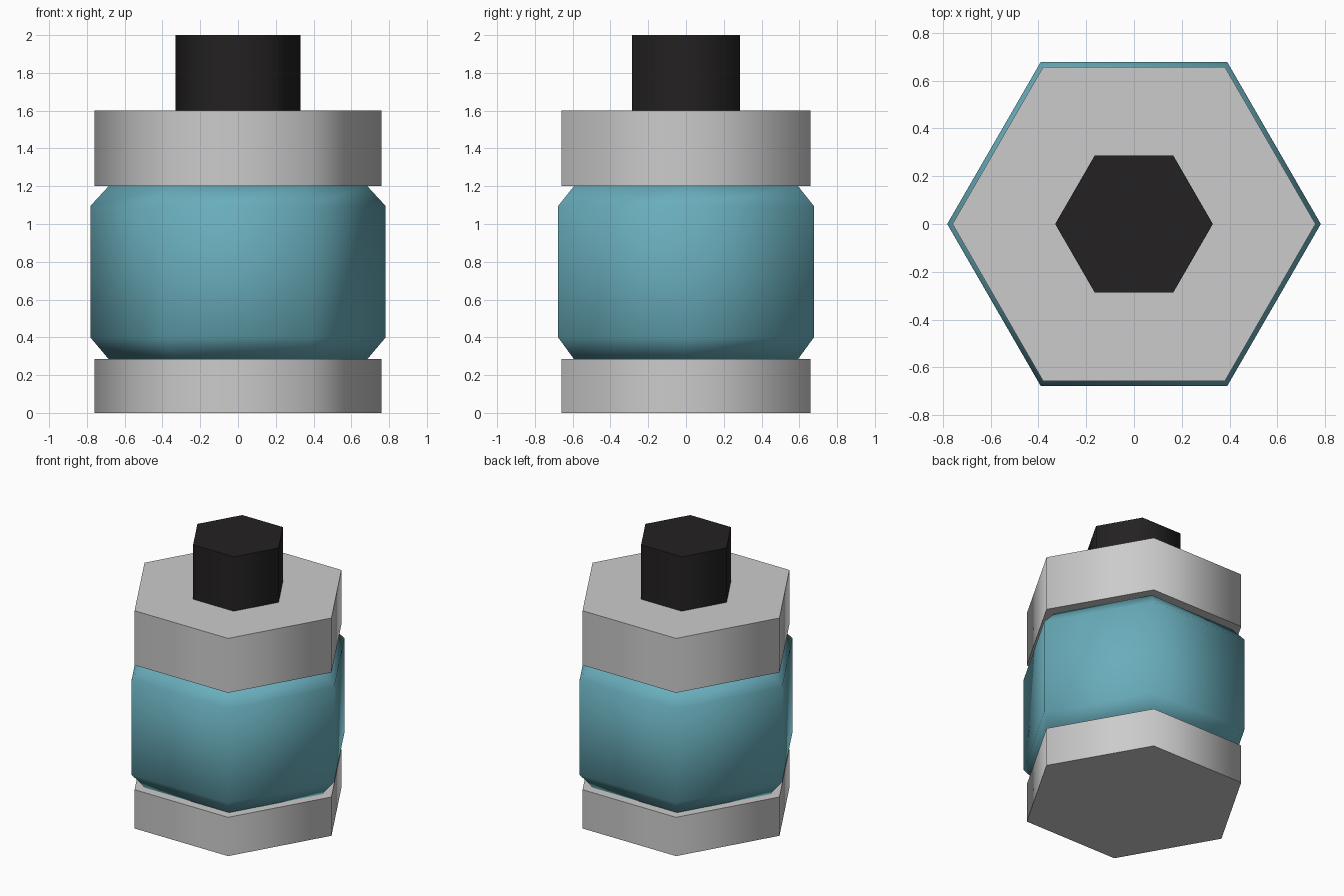
import bpy, bmesh, math

if "Cube" in bpy.data.objects:
    bpy.data.objects.remove(bpy.data.objects["Cube"])

SIDES = 6


def material(name, rgb):
    mat = bpy.data.materials.new(name)
    mat.diffuse_color = (*rgb, 1)
    mat.use_nodes = True
    mat.node_tree.nodes["Principled BSDF"].inputs["Base Color"].default_value = mat.diffuse_color
    return mat


def hex_part(name, rings, mat=None):
    """Closed six-sided solid from (radius, z) rings, corners on the x axis."""
    bm = bmesh.new()
    loops = []
    for r, z in rings:
        loops.append([bm.verts.new((r * math.cos(math.tau * i / SIDES),
                                    r * math.sin(math.tau * i / SIDES), z))
                      for i in range(SIDES)])
    for low, high in zip(loops, loops[1:]):
        for i in range(SIDES):
            j = (i + 1) % SIDES
            bm.faces.new((low[i], low[j], high[j], high[i]))
    bm.faces.new(loops[0][::-1])
    bm.faces.new(loops[-1])
    mesh = bpy.data.meshes.new(name)
    bm.to_mesh(mesh)
    bm.free()
    obj = bpy.data.objects.new(name, mesh)
    bpy.context.collection.objects.link(obj)
    if mat:
        mesh.materials.append(mat)
    # Sides blend into each other, flat ends stay crisp
    bpy.ops.object.select_all(action='DESELECT')
    obj.select_set(True)
    bpy.context.view_layer.objects.active = obj
    bpy.ops.object.shade_smooth_by_angle(angle=math.radians(65))
    return obj


teal = material("teal", (0.14, 0.42, 0.50))
black = material("black", (0.017, 0.015, 0.016))

# Grey base and upper collar
hex_part("base", [(0.76, 0), (0.76, 0.285)])
hex_part("collar", [(0.76, 1.2), (0.76, 1.6)])

# Teal body with chamfered ends
hex_part("body", [(0.685, 0.285), (0.782, 0.4), (0.782, 1.095), (0.685, 1.2)], teal)

# Black cap on top
hex_part("cap", [(0.33, 1.6), (0.33, 2.0)], black)
